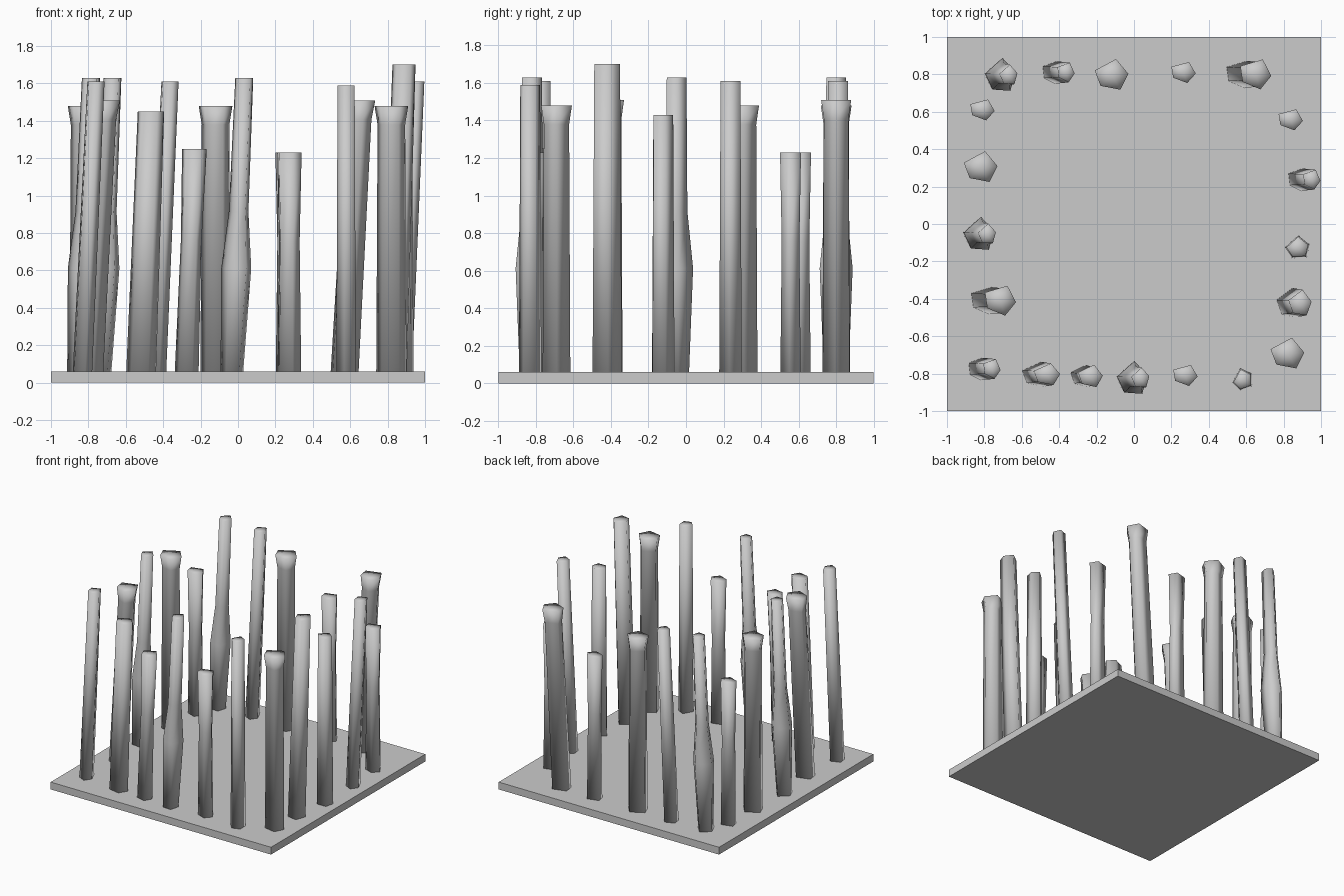
import bpy, bmesh, math

if "Cube" in bpy.data.objects:
    bpy.data.objects.remove(bpy.data.objects["Cube"])

# Rough five-sided cross-section of a hewn post
SECTION = [(-1, .55), (-.85, -.5), (.3, -1), (1, -.1), (.45, 1)]

# Width along the height: (fraction of height, scale)
PLAIN = [(0, 1), (1, .88)]
BULGED = [(0, .8), (.36, 1.07), (.55, .7), (1, .64)]
FLARED = [(0, .9), (.93, .82), (1, 1)]
WAISTED = [(0, .97), (.6, .84), (1, 1)]


def new_object(name, bm):
    bmesh.ops.recalc_face_normals(bm, faces=bm.faces)
    mesh = bpy.data.meshes.new(name)
    bm.to_mesh(mesh)
    bm.free()
    obj = bpy.data.objects.new(name, mesh)
    bpy.context.collection.objects.link(obj)
    return obj


def unit_section(turn):
    """Turned cross-section, fitted to the -1..1 square."""
    a = math.radians(turn)
    c, s = math.cos(a), math.sin(a)
    pts = [(x * c - y * s, x * s + y * c) for x, y in SECTION]
    axes = []
    for axis in zip(*pts):
        lo, hi = min(axis), max(axis)
        axes.append([2 * (t - lo) / (hi - lo) - 1 for t in axis])
    return list(zip(*axes))


def posts(name, profile, height, rx, ry, lean, places, turn=0):
    """Loft one kind of post, leaning in x, at each of its places."""
    section = unit_section(turn)
    n = len(section)
    for px, py in places:
        bm = bmesh.new()
        rings = []
        for t, s in profile:
            cx = lean * (t - .5)
            z = .04 + t * (height - .04)
            rings.append([bm.verts.new((cx + u * rx * s, v * ry * s, z)) for u, v in section])
        for a, b in zip(rings, rings[1:]):
            for i in range(n):
                j = (i + 1) % n
                bm.faces.new((a[i], a[j], b[j], b[i]))
        bm.faces.new(rings[0])
        cap = bm.faces.new(rings[-1])
        bmesh.ops.poke(bm, faces=[cap])  # fan-shaped top
        for f in bm.faces:
            f.smooth = True
        new_object(name, bm).location = (px, py, 0)


# Ground plate
bm = bmesh.new()
bmesh.ops.create_cube(bm, size=1)
for v in bm.verts:
    v.co = (v.co.x * 2, v.co.y * 2, (v.co.z + .5) * .06)
new_object("base_plate", bm)

# Ring of posts, grouped by kind
posts("bulged_post", BULGED, 1.63, .075, .082, .067, [(-.705, .80), (-.82, -.05), (0, -.82)], 20)
posts("leaning_post", PLAIN, 1.61, .052, .06, .073, [(-.4, .81), (.914, .237), (-.796, -.775)])
posts("flared_post", FLARED, 1.48, .09, .082, 0, [(-.12, .8), (-.82, .307), (.82, -.69)], 12)
posts("short_post", WAISTED, 1.23, .065, .056, 0,
      [(.265, .81), (-.81, .61), (.838, .557), (.275, -.81)])
posts("broad_post", FLARED, 1.51, .083, .08, .082, [(.61, .8), (-.755, -.41)])
posts("tallest_post", PLAIN, 1.70, .07, .078, .055, [(.86, -.42)], 15)
posts("slanted_post", PLAIN, 1.45, .08, .066, .053, [(-.492, -.803)], 10)
posts("low_post", WAISTED, 1.25, .066, .06, .042, [(-.254, -.812)], 10)
posts("straight_post", PLAIN, 1.59, .052, .06, 0, [(.578, -.83)], 40)
posts("plain_post", PLAIN, 1.43, .066, .06, 0, [(.873, -.121)], 25)
